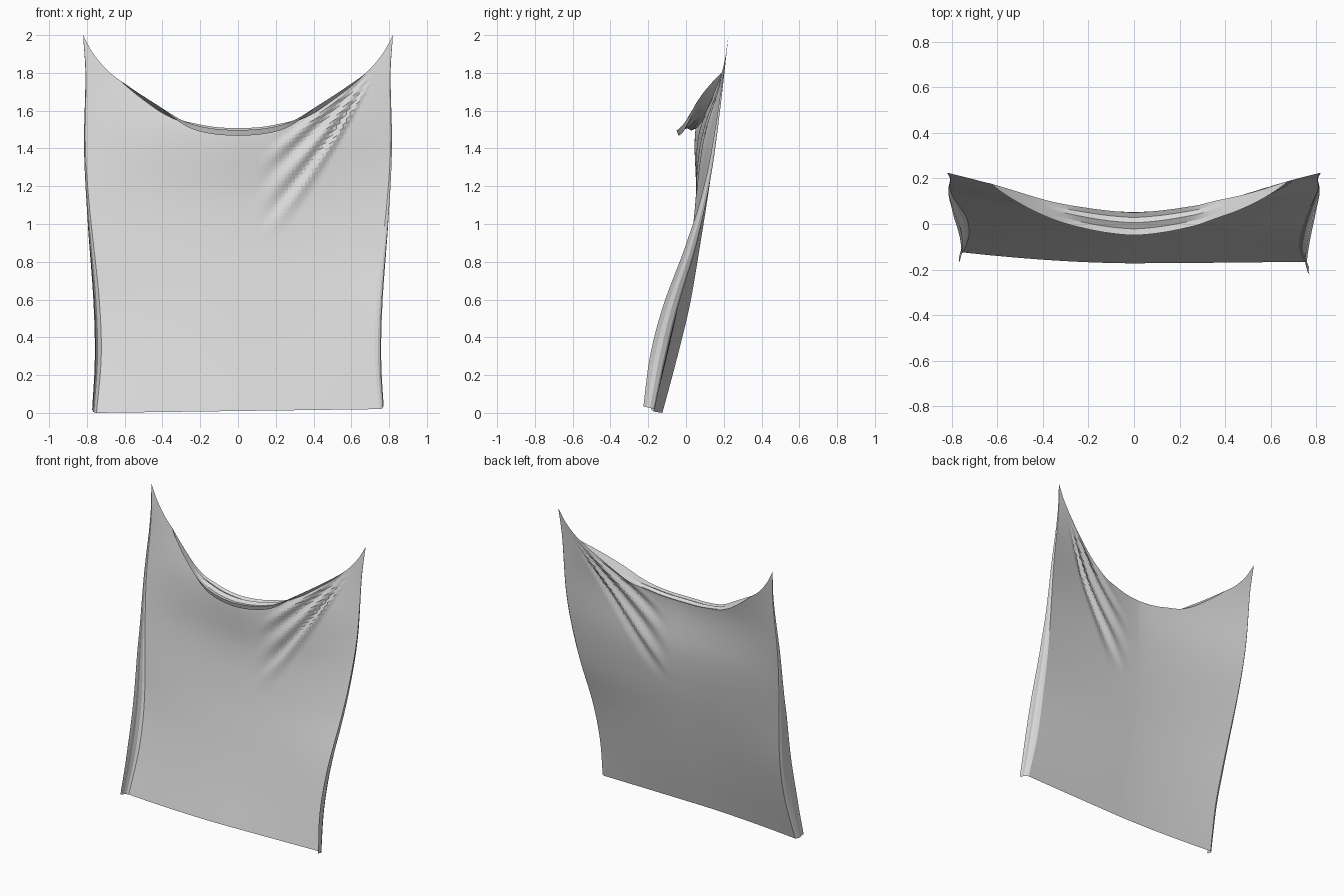
import bpy, bmesh, math

cube = bpy.data.objects.get("Cube")
if cube:
    bpy.data.objects.remove(cube, do_unlink=True)

COLS, ROWS = 90, 90

# Profiles as (position, value) pairs
TOP_EDGE = [(0, 1.505), (.13, 1.51), (.25, 1.525), (.37, 1.555), (.49, 1.61), (.73, 1.735), (.86, 1.815), (.95, 1.91), (1, 2)]
HALF_WIDTH = [(0, .772), (.3, .758), (.6, .766), (1, .795), (1.4, .815), (1.8, .808), (2, .82)]
RIGHT_Y = [(0, -.125), (.28, -.05), (.57, .02), (.89, .075), (1.24, .13), (1.6, .18), (2, .225)]
LEFT_Y = [(0, -.17), (.28, -.11), (.57, -.04), (.89, .055), (1.24, .13), (1.6, .18), (2, .225)]
CENTRE_Y = [(0, -.175), (.28, -.105), (.57, -.04), (.89, .022), (1.15, .052), (1.5, .05), (1.75, .12), (2, .225)]
HEM_DEPTH = [(0, .058), (.3, .085), (.57, .08), (.9, .055), (1.1, .035), (1.4, .018), (2, 0)]
# Rolled lip section: forward and vertical offsets per unit depth
LIP = [(.22, -.1), (.45, .02), (.72, -.12), (1, -.08), (.9, -.38)]
# Side hem section: forward and outward fractions
HEM = [(.12, .5), (.4, .85), (.7, .8), (1, 1)]


def interp(table, t):
    """Eased Hermite interpolation through the table."""
    t = min(max(t, table[0][0]), table[-1][0])
    n = len(table)

    def slope(i):
        a, b = table[max(i - 1, 0)], table[min(i + 1, n - 1)]
        return (b[1] - a[1]) / (b[0] - a[0])

    for i in range(n - 1):
        (a, p), (b, q) = table[i], table[i + 1]
        if t <= b:
            h = b - a
            s = (t - a) / h
            return ((1 + 2 * s) * (1 - s) ** 2 * p + s * (1 - s) ** 2 * h * slope(i)
                    + s * s * (3 - 2 * s) * q + s * s * (s - 1) * h * slope(i + 1))
    return table[-1][1]


def step(a, b, t):
    s = min(max((t - a) / (b - a), 0), 1)
    return s * s * (3 - 2 * s)


def wrinkle(x, z):
    """Folds fanning out from the upper left corner."""
    dx, dz = .78 - x, 1.9 - z
    r = math.hypot(dx, dz)
    angle = math.degrees(math.atan2(dx, dz)) + 4 * (1 - r)
    reach = 1.2 - .019 * max(angle - 35, 0)
    along = step(.08, .5, r) * (1 - step(reach - .35, reach, r))
    fan = step(28, 34, angle) * (1 - step(50, 57, angle))
    crease = math.exp(-((angle - 33.5) / 1.8) ** 2)
    return along * (.011 * fan * math.sin(math.radians((angle - 33) * 38)) - .014 * crease)


def column(u):
    """Points of one vertical strip, from the bottom edge to the rolled lip."""
    a = abs(u)
    top = interp(TOP_EDGE, a)
    # The lip droops in the middle and leans upward towards the corners
    depth = .1 * max(0, 1 - (u / (.8 + .04 * u)) ** 2) ** .7
    rise = step(.25, .55, a)
    bottom = .01 + .01 * u
    height = top - .4 * rise * depth - bottom
    side = LEFT_Y if u > 0 else RIGHT_Y
    points = []
    for j in range(ROWS + 1):
        z = bottom + height * j / ROWS
        x = u * (interp(HALF_WIDTH, z) - .4 * interp(HEM_DEPTH, z))
        k = a ** (1.7 - .3 * step(.8, 1.5, z))
        y = interp(CENTRE_Y, z) * (1 - k) + interp(side, z) * k + wrinkle(x, z)
        points.append((x, y, z))
    x, y, z = points[-1]
    points += [(x, y - f * depth, z + depth * (v * (1 - rise) + .4 * f * rise)) for f, v in LIP]
    return points


def hem(points, side, forward, outward):
    """Offset of the outer strip that forms a turned side hem."""
    result = []
    for x, y, z in points:
        d = interp(HEM_DEPTH, z)
        result.append((x + side * outward * .4 * d, y - forward * d, z + .015 * forward * (1 - step(0, .2, z))))
    return result


# Hanging sheet: hem strips, body strips, hem strips
strips = [column(2 * i / COLS - 1) for i in range(COLS + 1)]
left_hem = [hem(strips[-1], 1, f, o) for f, o in HEM]
right_hem = [hem(strips[0], -1, f, o) for f, o in reversed(HEM)]
strips = right_hem + strips + left_hem

bm = bmesh.new()
grid = [[bm.verts.new(p) for p in strip] for strip in strips]
for s, t in zip(grid, grid[1:]):
    for j in range(len(s) - 1):
        bm.faces.new((s[j], t[j], t[j + 1], s[j + 1]))
bmesh.ops.remove_doubles(bm, verts=bm.verts, dist=.0002)

mesh = bpy.data.meshes.new("hanging_cloth")
bm.to_mesh(mesh)
bm.free()
cloth = bpy.data.objects.new("hanging_cloth", mesh)
bpy.context.collection.objects.link(cloth)

# Plain fabric colour
fabric = bpy.data.materials.new("light_grey_fabric")
fabric.use_nodes = True
colour = (.7, .7, .7, 1)
fabric.diffuse_color = colour
fabric.node_tree.nodes["Principled BSDF"].inputs["Base Color"].default_value = colour
mesh.materials.append(fabric)
